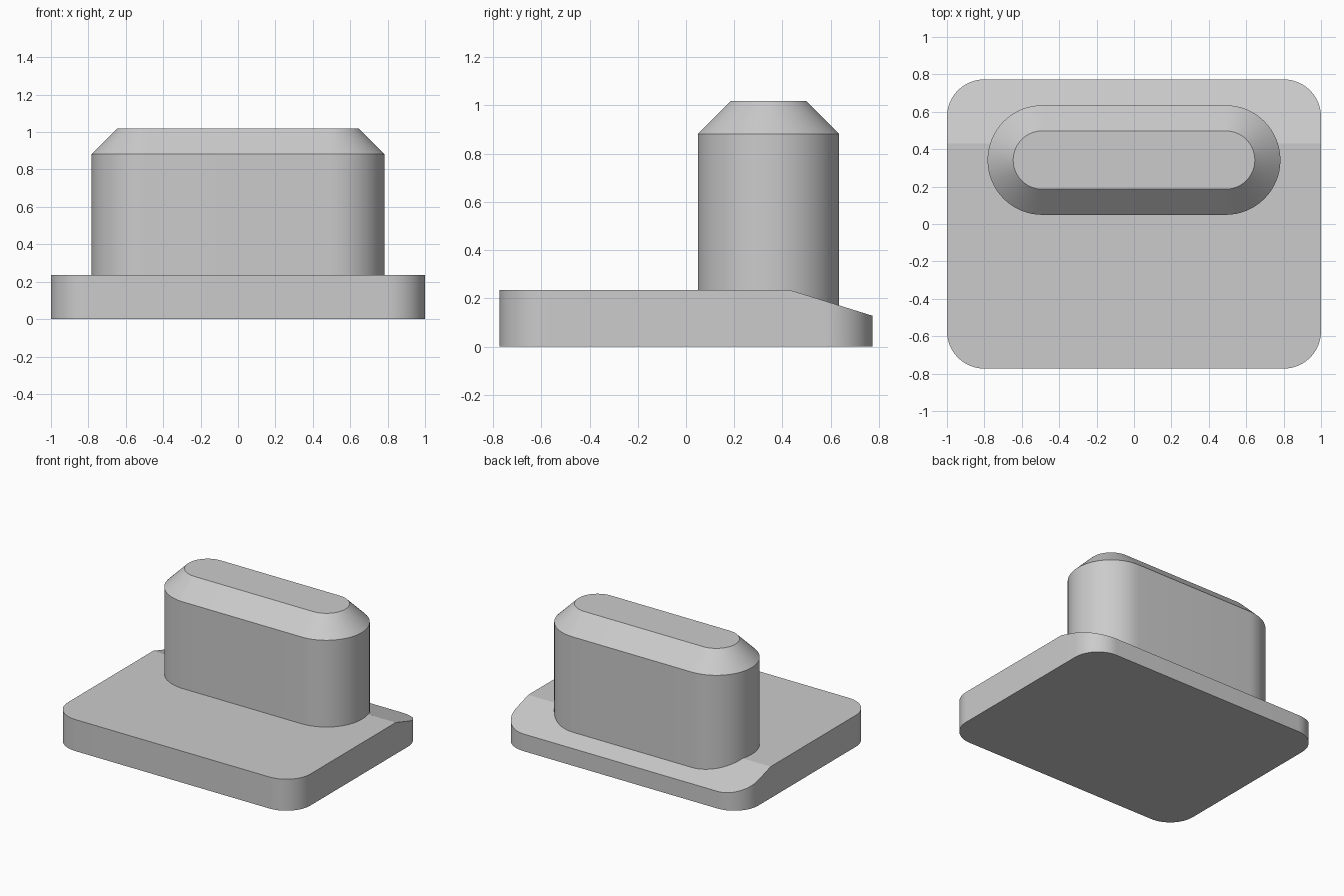
import bpy, bmesh, math
from mathutils import Vector

cube = bpy.data.objects.get("Cube")
if cube:
    bpy.data.objects.remove(cube, do_unlink=True)

grey = bpy.data.materials.new("light grey")
grey.use_nodes = True
colour = (0.6, 0.6, 0.6, 1)
grey.diffuse_color = colour
grey.node_tree.nodes["Principled BSDF"].inputs["Base Color"].default_value = colour


def rounded_outline(half_x, half_y, radius, centre_y=0, steps=16):
    """Counter-clockwise rounded rectangle; coinciding points are merged later."""
    points = []
    corners = [(1, 1), (-1, 1), (-1, -1), (1, -1)]
    for quarter, (sx, sy) in enumerate(corners):
        for i in range(steps + 1):
            a = (quarter + i / steps) * math.pi / 2
            points.append((sx * (half_x - radius) + radius * math.cos(a),
                           centre_y + sy * (half_y - radius) + radius * math.sin(a)))
    return points


def loft(bm, levels):
    """Join stacked (outline, height) levels into a closed solid."""
    rings = [[bm.verts.new((x, y, z)) for x, y in outline] for outline, z in levels]
    for low, high in zip(rings, rings[1:]):
        for i in range(len(low)):
            j = (i + 1) % len(low)
            bm.faces.new((low[i], low[j], high[j], high[i]))
    bm.faces.new(rings[0][::-1])
    bm.faces.new(rings[-1])
    bmesh.ops.remove_doubles(bm, verts=bm.verts, dist=0.0001)


def finish(bm, name):
    bmesh.ops.recalc_face_normals(bm, faces=bm.faces)
    mesh = bpy.data.meshes.new(name)
    bm.to_mesh(mesh)
    bm.free()
    obj = bpy.data.objects.new(name, mesh)
    bpy.context.collection.objects.link(obj)
    mesh.materials.append(grey)
    bpy.ops.object.select_all(action="DESELECT")
    obj.select_set(True)
    bpy.context.view_layer.objects.active = obj
    bpy.ops.object.shade_smooth_by_angle(angle=math.radians(15))


# Rounded base plate, with its top sloping down towards the back
top, slope_start, back, back_height = 0.235, 0.43, 0.773, 0.128
bm = bmesh.new()
plate = rounded_outline(1, back, 0.2)
loft(bm, [(plate, 0), (plate, top)])
bmesh.ops.bisect_plane(bm, geom=bm.verts[:] + bm.edges[:] + bm.faces[:],
                       plane_co=Vector((0, slope_start, 0)), plane_no=Vector((0, 1, 0)))
for v in bm.verts:
    if v.co.z > 0.1 and v.co.y > slope_start:
        v.co.z = top - (top - back_height) * (v.co.y - slope_start) / (back - slope_start)
finish(bm, "base_plate")

# Upright post with round ends and a chamfered top, seated into the plate
bm = bmesh.new()
post_y, half_x, half_y, chamfer = 0.342, 0.783, 0.293, 0.137
body = rounded_outline(half_x, half_y, half_y, post_y)
cap = rounded_outline(half_x - chamfer, half_y - chamfer, half_y - chamfer, post_y)
loft(bm, [(body, 0.15), (body, 0.882), (cap, 1.019)])
finish(bm, "post")
